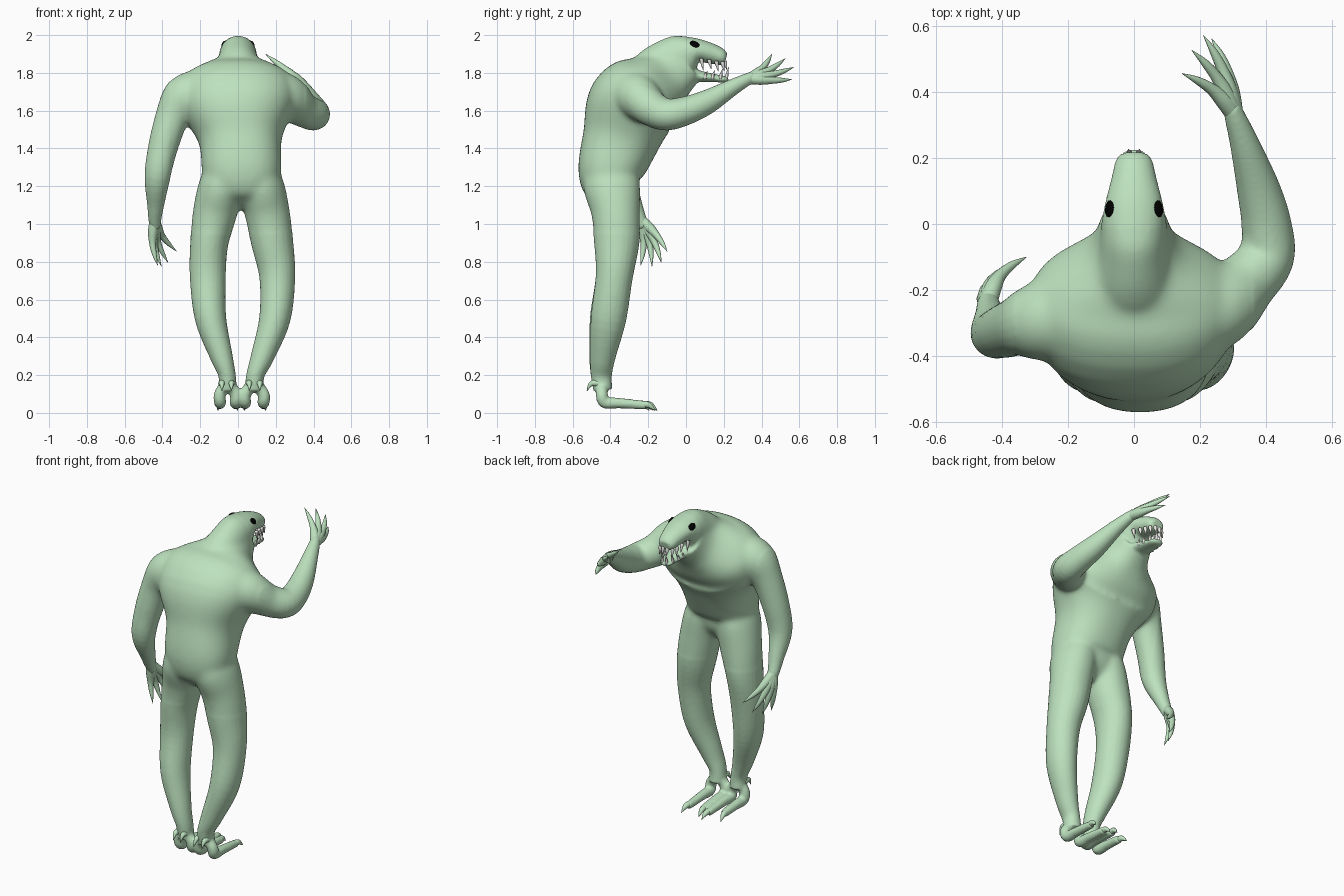
import bpy, bmesh, math
from mathutils import Vector, Matrix


def material(name, rgb):
    m = bpy.data.materials.new(name)
    m.diffuse_color = (*rgb, 1)
    return m


SKIN = material("pale green skin", (0.51, 0.76, 0.52))
WHITE = material("tooth white", (0.90, 0.90, 0.87))
BLACK = material("eye black", (0.0, 0.0, 0.0))


def resample(rows, steps):
    """Catmull-Rom through the sections, so a few sections give a smooth loft."""
    rows = [Vector(r) for r in rows]
    out = []
    for i in range(len(rows) - 1):
        p0, p1, p2 = rows[max(i - 1, 0)], rows[i], rows[i + 1]
        p3 = rows[min(i + 2, len(rows) - 1)]
        for k in range(steps):
            t = k / steps
            out.append(0.5 * (2 * p1 + (p2 - p0) * t + (2 * p0 - 5 * p1 + 4 * p2 - p3) * t * t
                              + (3 * p1 - p0 - 3 * p2 + p3) * t ** 3))
    return out + [rows[-1]]


def loft(bm, rows, sides=24, steps=5, box=1.0):
    """Closed tube; each row is x, y, z, width radius, depth radius. box < 1 squares the section."""
    rows = resample([r if len(r) == 5 else (*r, r[3]) for r in rows], steps)
    pts = [Vector(r[:3]) for r in rows]
    rings = []

    def soft(v):
        return math.copysign(abs(v) ** box, v)
    for i, r in enumerate(rows):
        t = (pts[min(i + 1, len(pts) - 1)] - pts[max(i - 1, 0)]).normalized()
        side = Vector((1, 0, 0))
        side = (side - t * side.dot(t)).normalized()
        up = t.cross(side)
        rx, ry = max(r[3], 0.001), max(r[4], 0.001)
        rings.append([bm.verts.new(pts[i] + side * rx * soft(math.cos(a)) + up * ry * soft(math.sin(a)))
                      for a in (2 * math.pi * k / sides for k in range(sides))])
    for a, b in zip(rings, rings[1:]):
        for k in range(sides):
            n = (k + 1) % sides
            bm.faces.new((a[k], a[n], b[n], b[k]))
    bm.faces.new(rings[0])
    bm.faces.new(rings[-1])


def finish(bm, name, mat):
    bmesh.ops.recalc_face_normals(bm, faces=bm.faces[:])
    for f in bm.faces:
        f.smooth = True
    me = bpy.data.meshes.new(name)
    bm.to_mesh(me)
    bm.free()
    me.materials.append(mat)
    ob = bpy.data.objects.new(name, me)
    bpy.context.collection.objects.link(ob)
    return ob


# Body: torso, head, legs and arms lofted, then fused into one skin
bm = bmesh.new()
# hunched torso rising into the neck
loft(bm, [(0.02, -0.375, 1.08, 0.03, 0.05), (0.02, -0.385, 1.16, 0.16, 0.13),
          (0.02, -0.40, 1.27, 0.208, 0.172), (0.012, -0.345, 1.45, 0.222, 0.205),
          (0.0, -0.28, 1.63, 0.312, 0.242), (0, -0.175, 1.72, 0.295, 0.195),
          (0, -0.08, 1.795, 0.145, 0.145), (0, 0, 1.86, 0.10, 0.12)], 40, 5, 0.88)
# skull and upper jaw
loft(bm, [(0, -0.22, 1.755, 0.13, 0.12), (0, -0.16, 1.805, 0.125, 0.135),
          (0, -0.08, 1.855, 0.108, 0.132), (0, -0.01, 1.893, 0.10, 0.118),
          (0, 0.06, 1.917, 0.088, 0.066), (0, 0.14, 1.900, 0.068, 0.053),
          (0, 0.19, 1.882, 0.056, 0.043), (0, 0.212, 1.876, 0.040, 0.028)])
# lower jaw
loft(bm, [(0, -0.02, 1.80, 0.085, 0.055), (0, 0.06, 1.784, 0.066, 0.033),
          (0, 0.14, 1.774, 0.052, 0.022), (0, 0.20, 1.766, 0.042, 0.018),
          (0, 0.224, 1.766, 0.026, 0.012)])
# left and right legs
loft(bm, [(-0.07, -0.40, 1.36, 0.07, 0.09), (-0.088, -0.395, 1.22, 0.115, 0.15),
          (-0.122, -0.372, 1.06, 0.118, 0.13), (-0.152, -0.367, 0.90, 0.101, 0.12),
          (-0.16, -0.380, 0.72, 0.095, 0.098), (-0.145, -0.415, 0.50, 0.083, 0.094),
          (-0.088, -0.445, 0.30, 0.06, 0.068), (-0.058, -0.448, 0.20, 0.046, 0.056),
          (-0.056, -0.44, 0.12, 0.05, 0.05)])
loft(bm, [(0.09, -0.40, 1.36, 0.07, 0.09), (0.12, -0.395, 1.22, 0.118, 0.15),
          (0.155, -0.372, 1.06, 0.12, 0.13), (0.182, -0.367, 0.90, 0.111, 0.12),
          (0.208, -0.380, 0.72, 0.095, 0.098), (0.195, -0.41, 0.50, 0.083, 0.094),
          (0.13, -0.44, 0.30, 0.062, 0.068), (0.092, -0.448, 0.20, 0.048, 0.056),
          (0.087, -0.44, 0.12, 0.052, 0.05)])
# hanging left arm
loft(bm, [(-0.12, -0.26, 1.69, 0.11), (-0.22, -0.28, 1.69, 0.124),
          (-0.287, -0.295, 1.66, 0.12), (-0.345, -0.308, 1.57, 0.092),
          (-0.395, -0.325, 1.41, 0.08), (-0.426, -0.33, 1.25, 0.069),
          (-0.436, -0.275, 1.10, 0.045), (-0.44, -0.24, 1.02, 0.034, 0.034),
          (-0.435, -0.22, 0.98, 0.026, 0.03)])
# raised right arm
loft(bm, [(0.10, -0.27, 1.69, 0.11), (0.19, -0.275, 1.69, 0.125),
          (0.262, -0.25, 1.67, 0.118), (0.335, -0.18, 1.61, 0.096),
          (0.40, -0.10, 1.58, 0.085), (0.40, 0.0, 1.60, 0.076),
          (0.375, 0.11, 1.645, 0.065), (0.335, 0.24, 1.72, 0.045),
          (0.307, 0.32, 1.763, 0.033, 0.034), (0.293, 0.36, 1.778, 0.026, 0.032)])
# paired toes under each ankle
for ankle, foot, tip_y in ((-0.058, -0.095, -0.24), (-0.055, -0.012, -0.20),
                           (0.085, 0.038, -0.22), (0.088, 0.135, -0.21)):
    loft(bm, [(ankle, -0.44, 0.16, 0.032), (foot, -0.446, 0.10, 0.032),
              (foot, -0.43, 0.056, 0.032), (foot, -0.36, 0.052, 0.028),
              (foot, -0.28, 0.046, 0.025), (foot, tip_y, 0.04, 0.022)], 16)
body = finish(bm, "body", SKIN)
bpy.context.view_layer.objects.active = body
rm = body.modifiers.new("fuse", 'REMESH')
rm.mode = 'VOXEL'
rm.voxel_size = 0.008
rm.use_smooth_shade = True
bpy.ops.object.modifier_apply(modifier="fuse")
# blend the trunk joints strongly, the thin parts only lightly
trunk = body.vertex_groups.new(name="trunk")
trunk.add([v.index for v in body.data.vertices
           if v.co.z > 0.95 and v.co.y < -0.02 and abs(v.co.x) < 0.36], 1, 'REPLACE')
for label, group, count in (("blend", "trunk", 60), ("relax", "", 5)):
    sm = body.modifiers.new(label, 'SMOOTH')
    sm.factor = 0.5
    sm.iterations = count
    sm.vertex_group = group
    bpy.ops.object.modifier_apply(modifier=label)

# Clawed fingers fanned out from each wrist
hands = {
    "left_fingers": ((-0.44, -0.235, 1.02), (-0.02, 0.014, 0.0),
                     [(-0.325, -0.10, 0.855), (-0.37, -0.13, 0.795),
                      (-0.405, -0.18, 0.775), (-0.425, -0.24, 0.78)]),
    "right_fingers": ((0.302, 0.335, 1.768), (0.012, 0.012, -0.006),
                      [(0.145, 0.455, 1.90), (0.175, 0.525, 1.875),
                       (0.21, 0.57, 1.83), (0.235, 0.56, 1.765)]),
}
for name, (palm, bow, tips) in hands.items():
    bm = bmesh.new()
    palm, bow = Vector(palm), Vector(bow)
    for tip in tips:
        tip = Vector(tip)
        a, b, c = [palm.lerp(tip, f) + bow * g for f, g in ((0.25, 0.7), (0.5, 1), (0.75, 0.7))]
        loft(bm, [(*palm, 0.028), (*a, 0.026), (*b, 0.018), (*c, 0.012), (*tip, 0.001)], 12)
    finish(bm, name, SKIN)

# Toe claws and heel spurs
bm = bmesh.new()
for x, y, lean in ((-0.095, -0.24, -0.012), (-0.012, -0.20, 0.01),
                   (0.038, -0.22, -0.005), (0.135, -0.21, 0.012)):
    loft(bm, [(x, y - 0.03, 0.042, 0.020), (x + lean * 0.5, y + 0.012, 0.042, 0.016),
              (x + lean, y + 0.048, 0.012, 0.001)], 12)
for x in (-0.085, -0.035, 0.06, 0.115):
    loft(bm, [(x, -0.45, 0.155, 0.02), (x, -0.50, 0.155, 0.014),
              (x, -0.525, 0.115, 0.001)], 12)
finish(bm, "claws", SKIN)

# Teeth: two rows around the jaws
bm = bmesh.new()
for s in (-1, 1):
    for x, y, z, length in ((0.072, 0.08, 1.862, 0.05), (0.058, 0.122, 1.856, 0.036),
                            (0.052, 0.16, 1.848, 0.042), (0.042, 0.192, 1.844, 0.036),
                            (0.015, 0.205, 1.848, 0.032)):
        loft(bm, [(s * x, y, z + 0.015, 0.010), (s * x, y + 0.003, z, 0.010),
                  (s * x, y + 0.012, z - length, 0.001)], 8, 2)
    for x, y, length in ((0.050, 0.10, 0.022), (0.046, 0.14, 0.026),
                         (0.036, 0.182, 0.034), (0.015, 0.214, 0.045)):
        loft(bm, [(s * x, y, 1.768, 0.009), (s * x, y + 0.002, 1.787, 0.008),
                  (s * x * 1.1, y + 0.012, 1.787 + length, 0.001)], 8, 2)
finish(bm, "teeth", WHITE)

# Eyes: flat ovals set into the sides of the skull
bm = bmesh.new()
for s in (-1, 1):
    mat = (Matrix.Translation((s * 0.074, 0.047, 1.952)) @ Matrix.Rotation(s * -0.6, 4, 'Y')
           @ Matrix.Rotation(s * 0.28, 4, 'Z') @ Matrix.Rotation(-0.3, 4, 'X')
           @ Matrix.Diagonal((0.009, 0.028, 0.019, 1)))
    bmesh.ops.create_uvsphere(bm, u_segments=20, v_segments=12, radius=1, matrix=mat)
finish(bm, "eyes", BLACK)
